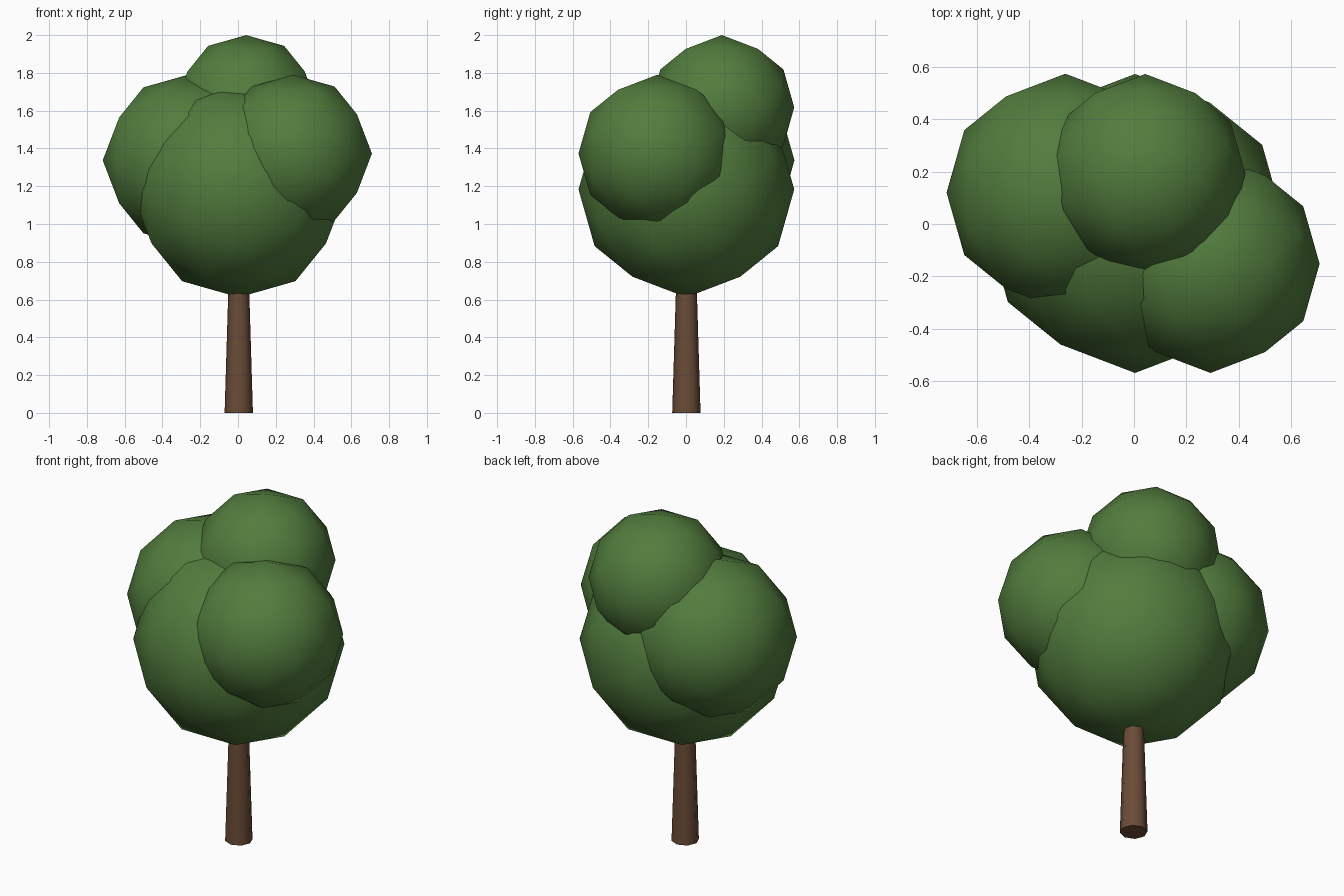
import bpy, bmesh, math
from mathutils import Matrix

if "Cube" in bpy.data.objects:
    bpy.data.objects.remove(bpy.data.objects["Cube"])


def material(name, rgb):
    m = bpy.data.materials.new(name)
    m.diffuse_color = (*rgb, 1)
    m.use_nodes = True
    m.node_tree.nodes["Principled BSDF"].inputs["Base Color"].default_value = m.diffuse_color
    return m


LEAF = material("leaf green", (0.084, 0.202, 0.047))
BARK = material("bark brown", (0.147, 0.072, 0.038))


def add_object(name, bm, mat):
    mesh = bpy.data.meshes.new(name)
    bm.to_mesh(mesh)
    bm.free()
    mesh.materials.append(mat)
    obj = bpy.data.objects.new(name, mesh)
    bpy.context.collection.objects.link(obj)
    return obj


# Low-poly leaf balls, tilted so that the icosahedron edges line up with the axes
TILT = Matrix.Rotation(-math.atan(0.618034), 4, 'Y')


def leaf_ball(name, center, radius):
    bm = bmesh.new()
    bmesh.ops.create_icosphere(bm, subdivisions=2, radius=radius,
                               matrix=Matrix.Translation(center) @ TILT)
    for f in bm.faces:
        f.smooth = True
    return add_object(name, bm, LEAF)


leaf_ball("main_crown", (0.004, 0.002, 1.183), 0.571)
leaf_ball("left_crown", (-0.262, 0.12, 1.337), 0.454)
leaf_ball("right_crown", (0.292, -0.152, 1.373), 0.417)
leaf_ball("top_crown", (0.043, 0.19, 1.617), 0.383)

# Tapered eight-sided trunk running up into the crown
HEIGHT = 0.76
bm = bmesh.new()
bmesh.ops.create_cone(bm, cap_ends=True, segments=8, radius1=0.075, radius2=0.052,
                      depth=HEIGHT, matrix=Matrix.Translation((0.004, 0.002, HEIGHT / 2)))
for f in bm.faces:
    f.smooth = len(f.verts) == 4
for e in bm.edges:
    e.smooth = all(len(f.verts) == 4 for f in e.link_faces)
add_object("trunk", bm, BARK)
